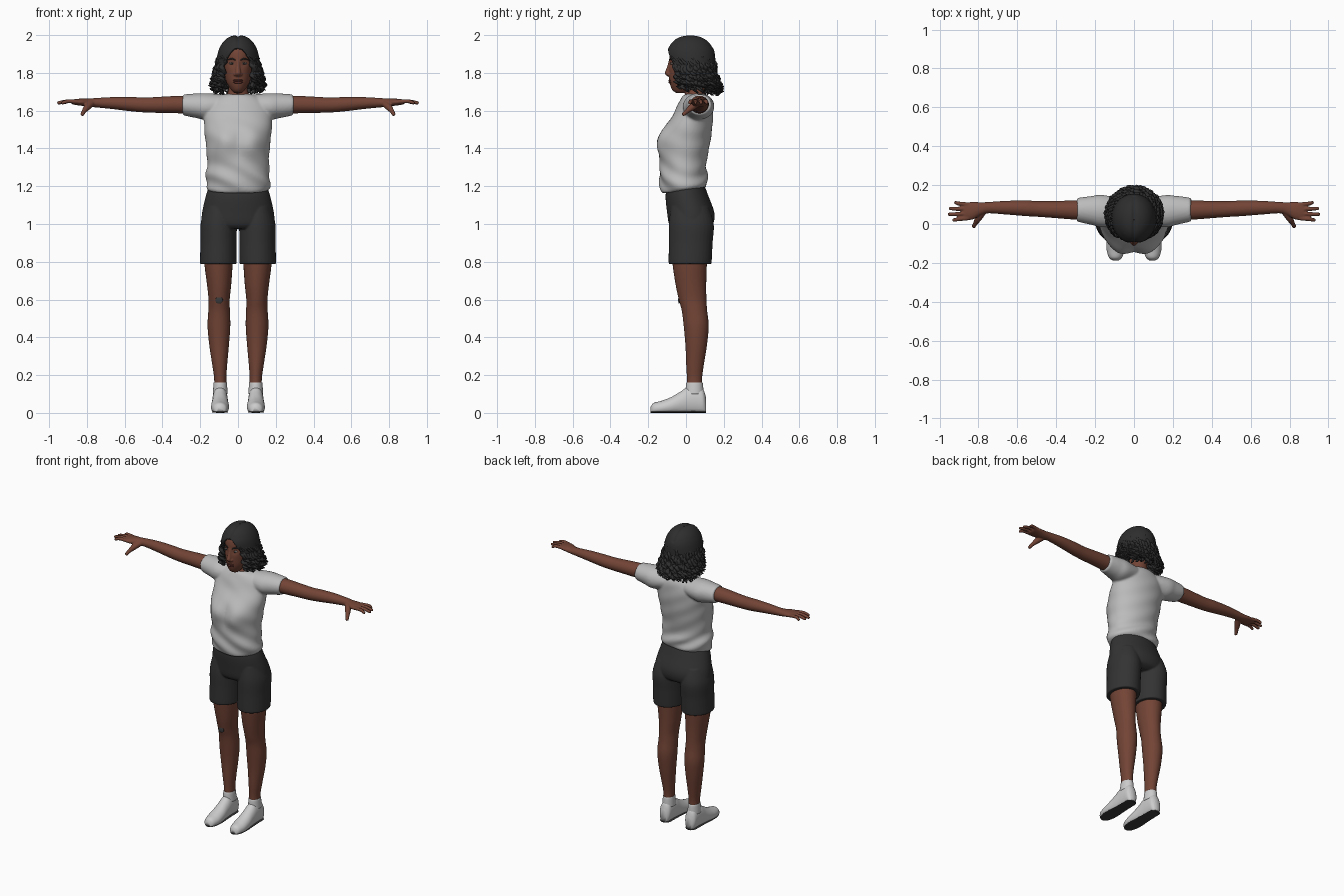
import bpy, bmesh, math, random
from mathutils import Vector, Matrix

random.seed(4)
if "Cube" in bpy.data.objects:
    bpy.data.objects.remove(bpy.data.objects["Cube"])

X, Y, Z = Vector((1, 0, 0)), Vector((0, 1, 0)), Vector((0, 0, 1))
SIDES = (("left", 1), ("right", -1))


def material(name, r, g, b):
    m = bpy.data.materials.new(name)
    m.use_nodes = True
    m.diffuse_color = (r, g, b, 1)
    bsdf = next(n for n in m.node_tree.nodes if n.type == "BSDF_PRINCIPLED")
    bsdf.inputs["Base Color"].default_value = (r, g, b, 1)
    bsdf.inputs["Roughness"].default_value = 0.8
    return m


SKIN = material("brown skin", .17, .058, .036)
SHIRT = material("light grey cloth", .5, .5, .5)
SHORTS = material("charcoal cloth", .033, .033, .034)
HAIR = material("black hair", .027, .027, .027)
SHOE = material("white leather", .6, .6, .6)
SOLE = material("dark rubber", .04, .04, .04)
LIP = material("dark lips", .11, .03, .024)
EYE = material("eye white", .4, .37, .34)


def finish(name, bm, mat, voxel=0, relax=0):
    """Turn a bmesh into a smooth object, optionally fused into one skin."""
    bmesh.ops.recalc_face_normals(bm, faces=bm.faces)
    me = bpy.data.meshes.new(name)
    bm.to_mesh(me)
    bm.free()
    me.materials.append(mat)
    for p in me.polygons:
        p.use_smooth = True
    ob = bpy.data.objects.new(name, me)
    bpy.context.collection.objects.link(ob)
    if voxel:
        fuse = ob.modifiers.new("fuse", "REMESH")
        fuse.mode, fuse.voxel_size, fuse.use_smooth_shade = "VOXEL", voxel, True
    if relax:
        soft = ob.modifiers.new("relax", "SMOOTH")
        soft.factor, soft.iterations = .5, relax
    return ob


def smooth(rows, k=6):
    """Catmull-Rom refinement of a list of equal-length tuples."""
    out, last = [], len(rows) - 1
    for i in range(last):
        ctrl = [rows[max(0, min(j, last))] for j in range(i - 1, i + 3)]
        for s in range(k):
            t = s / k
            out.append(tuple(q + .5 * t * (r - p + t * (2 * p - 5 * q + 4 * r - w + t * (3 * (q - r) + w - p)))
                             for p, q, r, w in zip(*ctrl)))
    return out + [rows[-1]]


def loft(bm, rings, u, v, n=32):
    """Skin closed elliptical rings given as (centre, radius u, radius v)."""
    loops = []
    for c, ru, rv in rings:
        angles = [2 * math.pi * i / n for i in range(n)]
        loops.append([bm.verts.new(Vector(c) + u * ru * math.cos(a) + v * rv * math.sin(a)) for a in angles])
    for a, b in zip(loops, loops[1:]):
        for i in range(n):
            bm.faces.new((a[i], a[(i + 1) % n], b[(i + 1) % n], b[i]))
    bm.faces.new(loops[0])
    bm.faces.new(loops[-1])


def trunk(bm, rows, n=48):
    """Rows are height, front y, back y, half width."""
    loft(bm, [((0, (f + b) / 2, z), w, (b - f) / 2) for z, f, b, w in smooth(rows)], X, Y, n)


def limb(bm, rows, s, n=32):
    """Rows are height, centre x, centre y, x radius, y radius."""
    loft(bm, [((s * x, y, z), rx, ry) for z, x, y, rx, ry in smooth(rows)], X, Y, n)


def sleeve(bm, rows, s, n=32):
    """Rows are distance out, centre y, centre z, y radius, z radius."""
    loft(bm, [((s * x, y, z), ry, rz) for x, y, z, ry, rz in smooth(rows)], Y, Z, n)


def tube(bm, pts, n=12):
    """Points are x, y, z, radius."""
    axis = (Vector(pts[-1][:3]) - Vector(pts[0][:3])).normalized()
    u = axis.orthogonal().normalized()
    loft(bm, [(p[:3], p[3], p[3]) for p in smooth(pts, 4)], u, axis.cross(u), n)


def ball(bm, centre, size):
    m = Matrix.Translation(centre) @ Matrix.Diagonal((*size, 1))
    bmesh.ops.create_uvsphere(bm, u_segments=20, v_segments=12, radius=1, matrix=m)


def bump(a, b, width):
    return math.exp(-((a / width) ** 2 + (b / width) ** 2))


# Head with nose, eye sockets and neck
bm = bmesh.new()
trunk(bm, [(1.693, -.05, -.01, .02), (1.71, -.073, .02, .036), (1.75, -.087, .07, .061), (1.8, -.091, .11, .074),
           (1.86, -.09, .13, .08), (1.92, -.08, .13, .077), (1.96, -.04, .1, .06), (1.975, 0, .06, .025)])
for v in bm.verts:
    if v.co.y < 0:
        v.co.y += .008 * bump(abs(v.co.x) - .033, v.co.z - 1.852, .018)
tube(bm, [(0, -.083, 1.868, .008), (0, -.09, 1.83, .011), (0, -.097, 1.797, .016), (0, -.088, 1.782, .012)])
for _, s in SIDES:
    ball(bm, (s * .014, -.09, 1.792), (.01, .01, .008))
limb(bm, [(1.64, 0, .05, .085, .065), (1.675, 0, .05, .074, .06), (1.7, 0, .048, .053, .05),
          (1.78, 0, .05, .05, .05)], 1)
finish("head", bm, SKIN, .004, 3)

# Facial features
for name, s in SIDES:
    for part, mat, at, size in (("eye", EYE, (.033, -.074, 1.85), (.015, .007, .006)),
                                ("iris", SOLE, (.033, -.079, 1.85), (.006, .004, .006))):
        bm = bmesh.new()
        ball(bm, (s * at[0], *at[1:]), size)
        finish(f"{name}_{part}", bm, mat)
    bm = bmesh.new()
    tube(bm, [(s * .014, -.086, 1.868, .003), (s * .035, -.08, 1.876, .004), (s * .056, -.063, 1.868, .002)])
    finish(f"{name}_eyebrow", bm, HAIR)
bm = bmesh.new()
for z, h in ((1.76, .006), (1.75, .007)):
    ball(bm, (0, -.084, z), (.026, .009, h))
finish("lips", bm, LIP)

# Hair outline: height, centre y, x radius, y radius
outline = smooth([(1.66, .075, .112, .098), (1.72, .055, .122, .115), (1.8, .035, .122, .122), (1.9, .025, .108, .128),
                  (1.95, .024, .088, .108), (1.98, .023, .062, .078), (1.995, .022, .033, .042),
                  (2.0, .022, .002, .002)])


def hair_point(f, z, grow=0.0):
    """f runs from the face edge (0) to the back (1), signed by side."""
    for a, b in zip(outline, outline[1:]):
        if z <= b[0]:
            break
    t = (z - a[0]) / (b[0] - a[0])
    yc, rx, ry = (p + (q - p) * t for p, q in zip(a[1:], b[1:]))
    opening = .08 * min(1, max(0, (1.937 - z) / .1)) ** .55
    edge = math.asin(min(.9, opening / rx))
    angle = edge + (math.pi - edge) * abs(f)
    x = math.copysign((rx + grow) * math.sin(angle), f)
    dip = .007 * math.exp(-(x / .01) ** 2) if z > 1.93 else 0
    return Vector((x, yc - (ry + grow) * math.cos(angle), z - dip))


# Hair cap, open over the face and parted in the middle
bm = bmesh.new()
levels = [r[0] for r in outline if r[0] >= 1.72]
cols = 40
for s in (1, -1):
    grid = [[bm.verts.new(hair_point(s * max(i / cols, 1e-6), z)) for i in range(cols + 1)] for z in levels]
    for a, b in zip(grid, grid[1:]):
        for i in range(cols):
            bm.faces.new((a[i], a[i + 1], b[i + 1], b[i]))
bmesh.ops.remove_doubles(bm, verts=bm.verts, dist=.0004)
cap = finish("hair_cap", bm, HAIR)
shell = cap.modifiers.new("thickness", "SOLIDIFY")
shell.thickness, shell.offset = .012, -1

# Curly locks hanging around the cap
bm = bmesh.new()
count = 17
for layer in range(2):
    for s in (1, -1):
        for i in range(count):
            f = (i + .5 * layer) / count
            top = 1.91 - .06 * layer - .03 * random.random()
            low = 1.715 - .025 * f - .02 * random.random() + .02 * layer
            phase, path = random.uniform(0, 6.3), []
            for k in range(29):
                t = k / 28
                p = hair_point(s * max(f, .02), top + (low - top) * t, .014 * t * layer - .008 * (1 - t))
                swing = .003 + .008 * t
                turn = phase + 22 * t
                p += Vector((swing * math.cos(turn), swing * math.sin(turn), 0))
                r = .004 + .01 * min(1, 3 * t, 7 * (1 - t)) + .002 * math.sin(2 * turn)
                path.append((p, r, r))
            loft(bm, path, X, Y, 8)
finish("hair_locks", bm, HAIR)

# Shirt: torso, bust and short sleeves fused
bm = bmesh.new()
trunk(bm, [(1.178, -.122, .098, .153), (1.195, -.133, .112, .168), (1.25, -.141, .112, .17), (1.32, -.138, .108, .163),
           (1.42, -.132, .126, .17), (1.5, -.115, .138, .178), (1.58, -.067, .143, .18), (1.64, -.04, .138, .155),
           (1.675, -.02, .12, .11), (1.688, .0, .1, .07)], 72)
for _, s in SIDES:
    sleeve(bm, [(.05, .06, 1.63, .065, .053), (.16, .066, 1.622, .083, .07), (.22, .07, 1.626, .074, .065),
                (.285, .073, 1.63, .062, .056), (.294, .073, 1.63, .057, .051)], s)
for v in bm.verts:
    x, y, z = v.co
    if y < 0:
        v.co.y -= .034 * bump(abs(x) - .08, z - 1.435, .075)
    fold = math.exp(-((z - 1.24) / .07) ** 2) + .25
    v.co += Vector((x, y, 0)).normalized() * .005 * fold * math.sin(60 * z + 31 * x + 17 * y)
    if z < 1.3:
        v.co.z += .13 * y * (1.3 - z) / .12
finish("shirt", bm, SHIRT, .007, 3)

# Shorts: hips and two legs fused
bm = bmesh.new()
trunk(bm, [(1.225, -.095, .09, .145), (1.15, -.108, .118, .17), (1.06, -.1, .15, .19), (1.0, -.09, .143, .19),
           (.975, -.07, .11, .15)])
for _, s in SIDES:
    limb(bm, [(1.09, .1, .02, .075, .1), (1.0, .103, .028, .095, .119), (.9, .103, .025, .096, .116),
              (.8, .104, .022, .097, .114), (.788, .104, .022, .094, .11)], s)
finish("shorts", bm, SHORTS, .005, 4)

for name, s in SIDES:
    # Arm, palm, fingers and thumb fused
    bm = bmesh.new()
    sleeve(bm, [(.25, .07, 1.632, .052, .048), (.35, .073, 1.632, .047, .045), (.48, .077, 1.63, .041, .04),
                (.56, .081, 1.634, .04, .038), (.66, .084, 1.64, .035, .032), (.75, .084, 1.642, .029, .025),
                (.79, .078, 1.642, .034, .022), (.83, .068, 1.645, .045, .019), (.87, .065, 1.646, .045, .014),
                (.882, .065, 1.646, .04, .008)], s)
    for base, tip, reach in ((.1, .11, .925), (.077, .08, .952), (.053, .05, .957), (.03, .02, .935)):
        tube(bm, [(s * .85, base, 1.647, .011), (s * .9, (base + tip) / 2, 1.65, .0105),
                  (s * (reach - .006), tip, 1.641, .009), (s * reach, tip, 1.64, .005)])
    tube(bm, [(s * .775, .065, 1.638, .018), (s * .8, .03, 1.617, .018), (s * .815, .005, 1.597, .012),
              (s * .825, -.014, 1.58, .01), (s * .827, -.019, 1.577, .005)])
    finish(f"{name}_arm", bm, SKIN, .004, 3)

    # Leg
    bm = bmesh.new()
    limb(bm, [(.85, .103, .02, .077, .094), (.78, .103, .02, .074, .09), (.68, .1, .026, .064, .081),
              (.6, .1, .035, .056, .073), (.54, .1, .045, .057, .067), (.46, .101, .054, .06, .066),
              (.36, .1, .054, .052, .057), (.26, .097, .048, .04, .047), (.18, .094, .045, .032, .04),
              (.1, .094, .045, .034, .042)], s)
    finish(f"{name}_leg", bm, SKIN)

    # Sock
    bm = bmesh.new()
    limb(bm, [(.1, .094, .045, .039, .049), (.15, .094, .045, .036, .045), (.162, .094, .045, .034, .042)], s)
    finish(f"{name}_sock", bm, SHOE)

    # Shoe upper and sole share one footprint: y, top, half width
    foot = smooth([(-.187, .032, .016), (-.172, .052, .034), (-.13, .064, .046), (-.08, .083, .047), (-.03, .112, .043),
                   (.01, .138, .041), (.055, .142, .04), (.09, .125, .037), (.107, .08, .022)])
    bm = bmesh.new()
    loft(bm, [((s * .095, y, h / 2 - .006), w, h / 2 + .006) for y, h, w in foot], X, Z)
    for v in bm.verts:
        v.co.z = max(v.co.z, .007)
    finish(f"{name}_shoe", bm, SHOE)
    bm = bmesh.new()
    loft(bm, [((s * .095, y, .005), w * .93, .005) for y, h, w in foot], X, Z)
    finish(f"{name}_sole", bm, SOLE)

# Dark round patch on the right knee
bm = bmesh.new()
ball(bm, (-.1, -.0365, .597), (.02, .005, .019))
finish("knee_patch", bm, SOLE)
